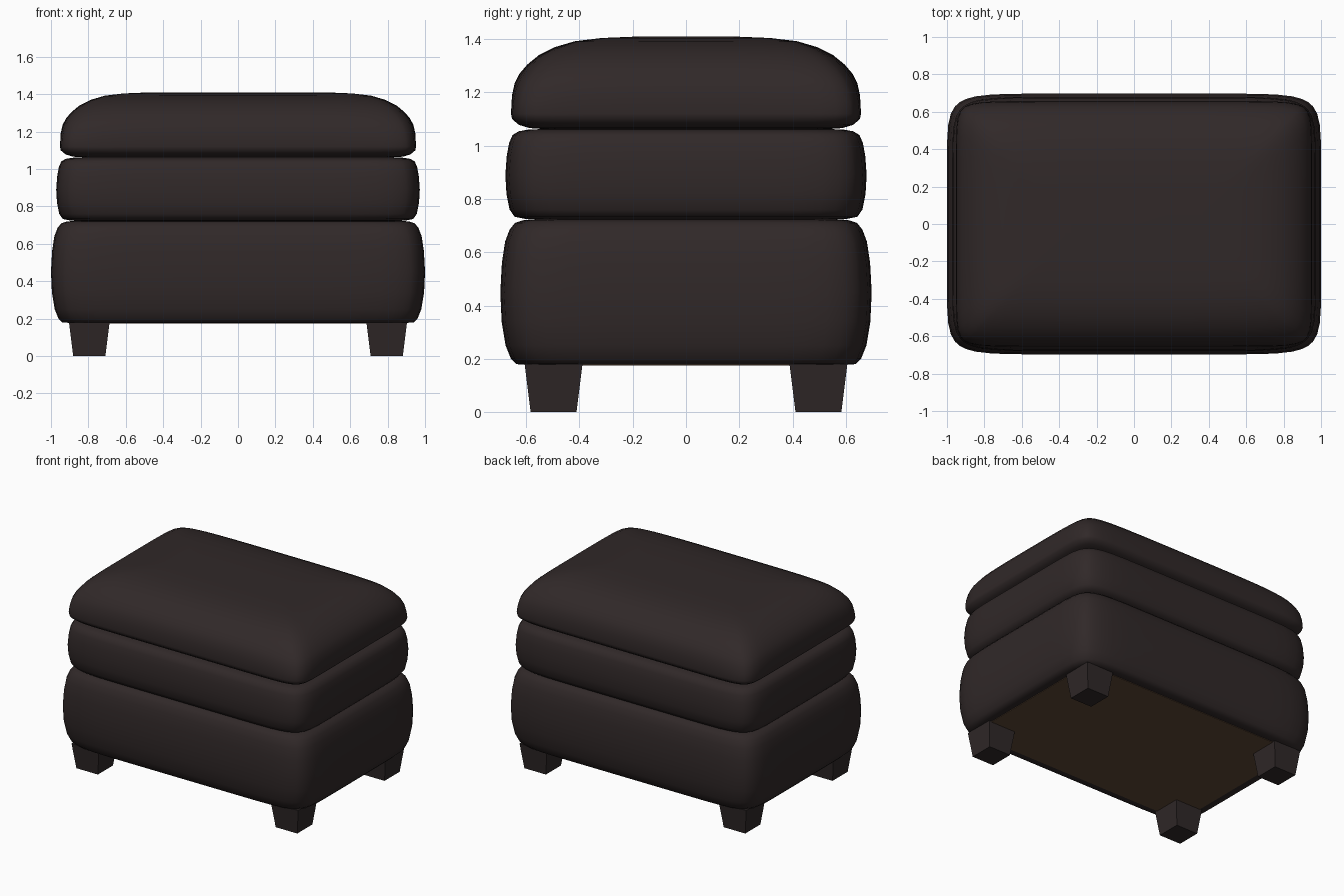
import bpy, bmesh, math

if "Cube" in bpy.data.objects:
    bpy.data.objects.remove(bpy.data.objects["Cube"])


def material(name, rgb):
    m = bpy.data.materials.new(name)
    m.diffuse_color = (*rgb, 1)
    m.use_nodes = True
    m.node_tree.nodes["Principled BSDF"].inputs["Base Color"].default_value = m.diffuse_color
    return m


LEATHER = material("dark brown leather", (0.030, 0.0215, 0.0215))
WOOD = material("dark leg wood", (0.028, 0.021, 0.021))
LINING = material("brown lining", (0.110, 0.064, 0.036))


def finish(name, bm, mat, angle=None):
    bmesh.ops.recalc_face_normals(bm, faces=bm.faces)
    me = bpy.data.meshes.new(name)
    bm.to_mesh(me)
    bm.free()
    me.materials.append(mat)
    ob = bpy.data.objects.new(name, me)
    bpy.context.collection.objects.link(ob)
    if angle:
        bpy.ops.object.select_all(action='DESELECT')
        bpy.context.view_layer.objects.active = ob
        ob.select_set(True)
        bpy.ops.object.shade_smooth_by_angle(angle=math.radians(angle))
    return ob


def outline(n, per_side=18):
    """Unit rounded square with bowed sides, points denser at the corners."""
    pts = []
    for side in range(4):
        for i in range(per_side):
            u, v = math.sin((i / per_side - 0.5) * math.pi), -1.0
            for _ in range(side):
                u, v = -v, u
            k = (abs(u) ** n + abs(v) ** n) ** (-1 / n)
            pts.append((u * k, v * k))
    return pts


def cushion(name, hx, hy, profile, n=10, droop=0.0, droop_from=9.0):
    """Stack of rings; profile holds (height, inset from the widest outline)."""
    bm = bmesh.new()
    rings = []
    for z, inset in profile:
        ring = []
        for u, v in outline(n):
            x, y = u * (hx - inset), v * (hy - inset)
            drop = droop * abs(x / hx * y / hy) ** 4 if z > droop_from else 0
            ring.append(bm.verts.new((x, y, z - drop)))
        rings.append(ring)
    for a, b in zip(rings, rings[1:]):
        for i in range(len(a)):
            j = (i + 1) % len(a)
            bm.faces.new((a[i], a[j], b[j], b[i]))
    bm.faces.new(rings[0])
    bm.faces.new(rings[-1])
    return finish(name, bm, LEATHER, 50)


# Upholstered body: base, middle band and domed top cushion
cushion("base", 1.0, 0.697, [
    (0.178, 0.09), (0.18, 0.06), (0.20, 0.04), (0.25, 0.02), (0.34, 0.005),
    (0.45, 0), (0.56, 0.006), (0.64, 0.018), (0.685, 0.035), (0.71, 0.055),
    (0.72, 0.085), (0.722, 0.13)])
cushion("middle_band", 0.972, 0.678, [
    (0.722, 0.13), (0.724, 0.08), (0.733, 0.035), (0.76, 0.016), (0.82, 0.004),
    (0.89, 0), (0.96, 0.005), (1.01, 0.014), (1.04, 0.027), (1.054, 0.05),
    (1.06, 0.085), (1.062, 0.13)])
cushion("top_cushion", 0.952, 0.657, [
    (1.062, 0.13), (1.066, 0.07), (1.078, 0.03), (1.10, 0.004), (1.12, 0),
    (1.19, 0.004), (1.235, 0.014), (1.27, 0.032), (1.305, 0.062),
    (1.34, 0.105), (1.37, 0.165), (1.392, 0.24), (1.404, 0.34),
    (1.409, 0.46), (1.41, 0.58)], n=14, droop=0.045, droop_from=1.15)

# Lining panel under the base
bm = bmesh.new()
bmesh.ops.create_cube(bm, size=1)
for v in bm.verts:
    v.co = (v.co.x * 1.77, v.co.y * 1.17, 0.178 + v.co.z * 0.008)
finish("bottom_lining", bm, LINING)

# Four tapered legs
for sx, side in ((-1, "left"), (1, "right")):
    for sy, end in ((-1, "front"), (1, "back")):
        bm = bmesh.new()
        bmesh.ops.create_cube(bm, size=1)
        for v in bm.verts:
            w = 0.217 if v.co.z > 0 else 0.172
            v.co = (sx * 0.795 + v.co.x * w, sy * 0.497 + v.co.y * w,
                    0.18 if v.co.z > 0 else 0)
        finish(f"{end}_{side}_leg", bm, WOOD)
